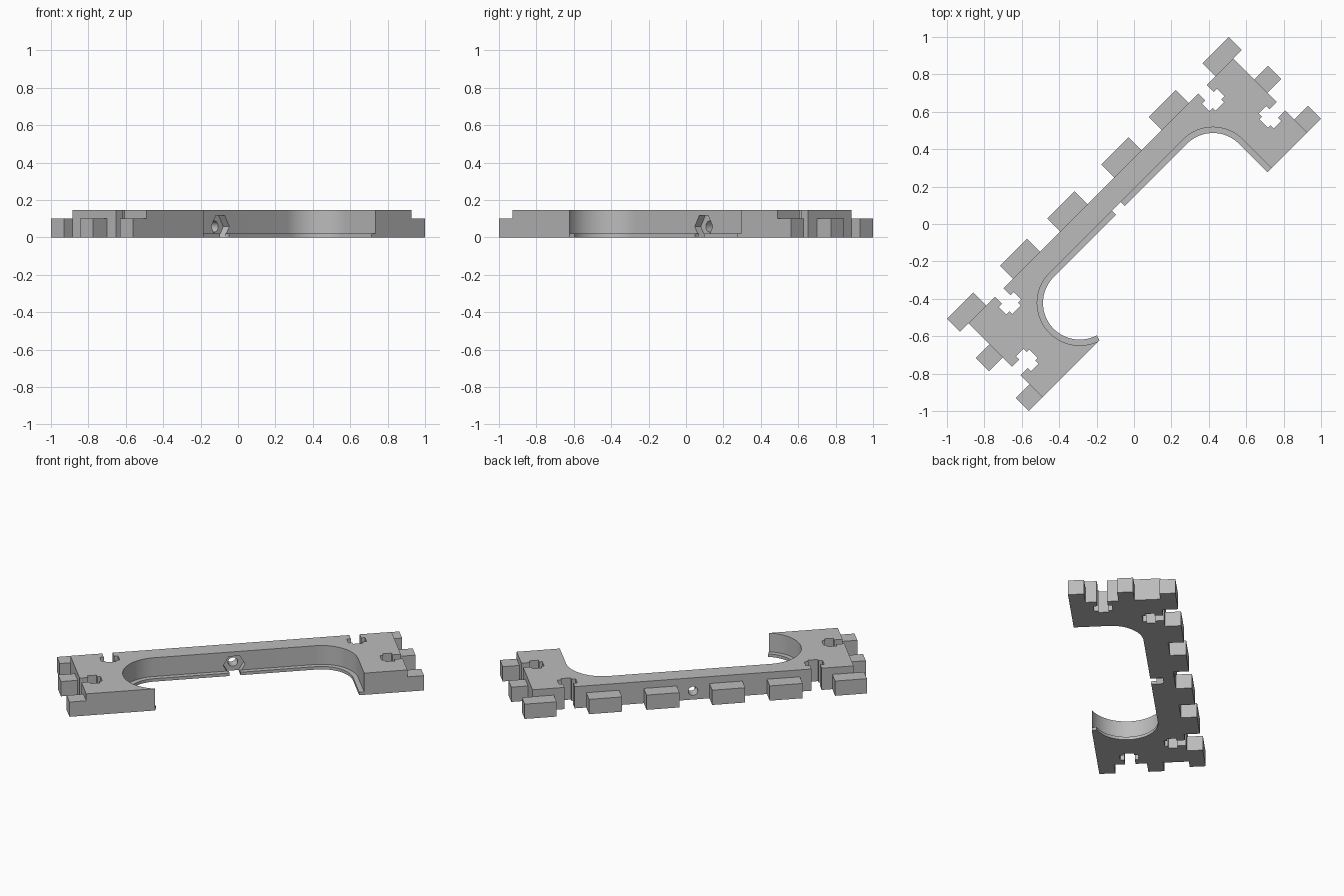
import bpy, bmesh, math
from mathutils import Matrix

if "Cube" in bpy.data.objects:
    bpy.data.objects.remove(bpy.data.objects["Cube"])

TURN = Matrix.Rotation(math.radians(45), 4, "Z")   # part lies diagonally
HEIGHT, TAB_H, LEDGE_H = 0.147, 0.10, 0.02
BACK, FRONT, END = 0.25, -0.31, 1.0
CU, CV, R_WALL, R_LEDGE = 0.504, -0.093, 0.227, 0.196

grey = bpy.data.materials.new("plain grey")
grey.use_nodes = True
grey.diffuse_color = (0.5, 0.5, 0.5, 1)
grey.node_tree.nodes["Principled BSDF"].inputs["Base Color"].default_value = (0.5, 0.5, 0.5, 1)


def finish(bm, name):
    bmesh.ops.recalc_face_normals(bm, faces=bm.faces[:])
    bm.transform(TURN)
    mesh = bpy.data.meshes.new(name)
    bm.to_mesh(mesh)
    bm.free()
    mesh.materials.append(grey)
    obj = bpy.data.objects.new(name, mesh)
    bpy.context.collection.objects.link(obj)
    return obj


def slab(name, outline, height):
    """Extrude a flat outline up from the ground."""
    bm = bmesh.new()
    face = bm.faces.new([bm.verts.new((u, v, 0)) for u, v in outline])
    ext = bmesh.ops.extrude_face_region(bm, geom=[face])
    top = [g for g in ext["geom"] if isinstance(g, bmesh.types.BMVert)]
    bmesh.ops.translate(bm, verts=top, vec=(0, 0, height))
    return finish(bm, name)


def box(name, u0, u1, v0, v1, height):
    return slab(name, [(u0, v0), (u1, v0), (u1, v1), (u0, v1)], height)


def rod(name, radius, sides, v0, v1, z, spin=0):
    """Prism lying across the bar at its middle."""
    bm = bmesh.new()
    bmesh.ops.create_cone(bm, cap_ends=True, segments=sides, radius1=radius,
                          radius2=radius, depth=v1 - v0)
    bm.transform(Matrix.Translation((0, (v0 + v1) / 2, z))
                 @ Matrix.Rotation(math.radians(90), 4, "X")
                 @ Matrix.Rotation(spin, 4, "Z"))
    return finish(bm, name)


def arc(cu, r, a0, a1, steps):
    angles = [math.radians(a0 + (a1 - a0) * i / steps) for i in range(steps + 1)]
    return [(cu + r * math.cos(a), CV + r * math.sin(a)) for a in angles]


def smooth(obj):
    bpy.ops.object.select_all(action="DESELECT")
    obj.select_set(True)
    bpy.context.view_layer.objects.active = obj
    bpy.ops.object.shade_smooth_by_angle(angle=math.radians(30))


# Slot with a wider nut pocket: (offset across, depth)
side = [(0.032, 0), (0.032, 0.053), (0.057, 0.053), (0.057, 0.11), (0.032, 0.11), (0.032, 0.13)]
slot = [(-a, d) for a, d in side] + side[::-1]

# Plate outline: one end, mirrored, joined by the rounded cutout
right_end = [(0.769 + a, BACK - d) for a, d in slot] + [(END, BACK)]
right_end += [(END - d, -0.11 - a) for a, d in slot] + [(END, FRONT)]
left_end = [(-u, v) for u, v in reversed(right_end)]
HOOK = 180 + math.degrees(math.asin((CV - FRONT) / R_WALL))


def right_path(r):
    return [(CU + r, FRONT)] + arc(CU, r, 0, 90, 18)


def left_path(r):
    return arc(-CU, r, 90, HOOK, 32)


body = slab("plate_body", right_end + right_path(R_WALL) + left_path(R_WALL) + left_end, HEIGHT)

# Bolt hole and hexagonal nut pocket in the middle of the bar
for cutter in (rod("nut_cutter", 0.068, 6, 0.05, 0.18, 0.058, math.radians(0)),
               rod("bolt_cutter", 0.03, 24, 0.15, 0.3, 0.058)):
    co = [v.co for v in cutter.data.vertices]
    # keep a flat of the hexagon facing up
    if cutter.name.startswith("nut") and max(c.z for c in co) > 0.12:
        centre = Matrix.Translation((0, 0, 0.058))
        axis = TURN.to_3x3() @ Matrix.Identity(3).col[1]
        cutter.data.transform(centre @ Matrix.Rotation(math.radians(30), 4, axis) @ centre.inverted())
    cutter.hide_render = True
    mod = body.modifiers.new("hole", "BOOLEAN")
    mod.operation = "DIFFERENCE"
    mod.solver = "EXACT"
    mod.object = cutter
    bpy.context.view_layer.objects.active = body
    bpy.ops.object.modifier_apply(modifier=mod.name)
    bpy.data.objects.remove(cutter)
smooth(body)

# Thin ledge along the foot of the cutout, open at the nut pocket
GAP = 0.034
for name, path, u in (("right_ledge", right_path, GAP), ("left_ledge", left_path, -GAP)):
    wall, lip = path(R_WALL), path(R_LEDGE)
    if u > 0:
        wall, lip = wall[::-1], lip[::-1]
    outline = [(u, CV + R_WALL)] + wall + lip[::-1] + [(u, CV + R_LEDGE)]
    smooth(slab(name, outline, LEDGE_H))

# Finger tabs along the back and at both ends
for word, s in (("right", 1), ("left", -1)):
    for i, (u0, u1) in enumerate(((0.102, 0.307), (0.46, 0.665), (0.867, 1.066))):
        box(f"{word}_back_tab_{i + 1}", s * u0, s * u1, BACK, 0.348, TAB_H)
    for i, (v0, v1) in enumerate(((-0.008, 0.091), (FRONT, -0.211))):
        box(f"{word}_end_tab_{i + 1}", s * END, s * 1.104, v0, v1, TAB_H)
